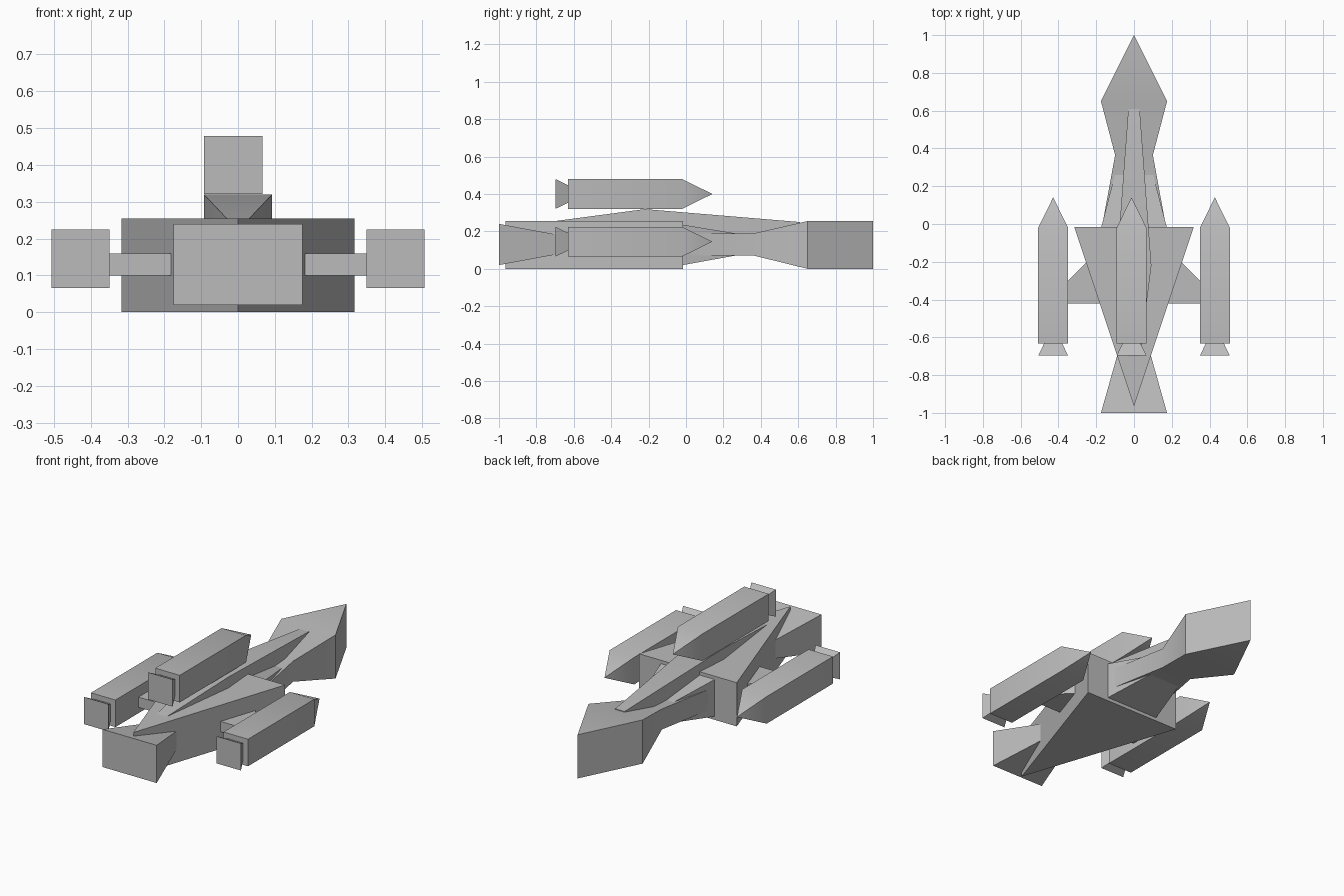
import bpy
import bmesh
import math

cube = bpy.data.objects.get("Cube")
if cube:
    bpy.data.objects.remove(cube, do_unlink=True)

grey = bpy.data.materials.new("hull grey")
grey.use_nodes = True
colour = (0.5, 0.5, 0.5, 1)
grey.diffuse_color = colour
grey.node_tree.nodes["Principled BSDF"].inputs["Base Color"].default_value = colour


def finish(name, bm):
    """Turn a bmesh into a shaded, coloured object."""
    bmesh.ops.remove_doubles(bm, verts=bm.verts, dist=0.0001)
    bmesh.ops.recalc_face_normals(bm, faces=bm.faces)
    mesh = bpy.data.meshes.new(name)
    bm.to_mesh(mesh)
    bm.free()
    mesh.materials.append(grey)
    obj = bpy.data.objects.new(name, mesh)
    bpy.context.collection.objects.link(obj)
    bpy.ops.object.select_all(action='DESELECT')
    obj.select_set(True)
    bpy.context.view_layer.objects.active = obj
    bpy.ops.object.shade_smooth_by_angle(angle=math.radians(30))
    return obj


def loft(name, sections, x=0):
    """Join rectangular sections (y, half width, bottom, top) along y."""
    bm = bmesh.new()
    rings = []
    for y, w, low, high in sections:
        corners = ((-w, low), (w, low), (w, high), (-w, high))
        rings.append([bm.verts.new((x + cx, y, cz)) for cx, cz in corners])
    for a, b in zip(rings, rings[1:]):
        for i in range(4):
            j = (i + 1) % 4
            bm.faces.new((a[i], a[j], b[j], b[i]))
    bm.faces.new(rings[0])
    bm.faces.new(rings[-1])
    bmesh.ops.dissolve_degenerate(bm, edges=bm.edges, dist=0.0001)
    return finish(name, bm)


def slab(name, outline, low, high):
    """Extrude a plan outline between two heights."""
    bm = bmesh.new()
    face = bm.faces.new([bm.verts.new((x, y, low)) for x, y in outline])
    top = bmesh.ops.extrude_face_region(bm, geom=[face])["geom"]
    for v in top:
        if isinstance(v, bmesh.types.BMVert):
            v.co.z = high
    return finish(name, bm)


# Fuselage: arrow-head nose, waist and flat neck, in one plan outline
def fuselage():
    bm = bmesh.new()
    stations = [(0.65, 0.175, 0, 0.255), (0.365, 0.1, 0.07, 0.19),
                (-0.05, 0.176, 0.07, 0.19)]
    rings = []
    for y, w, low, high in stations:
        rings.append([bm.verts.new(c) for c in
                      ((-w, y, low), (w, y, low), (w, y, high), (-w, y, high))])
    for a, b in zip(rings, rings[1:]):
        for i in range(4):
            j = (i + 1) % 4
            bm.faces.new((a[i], a[j], b[j], b[i]))
    bm.faces.new(rings[-1])
    # upright leading edge of the nose
    low_l, low_r, top_r, top_l = rings[0]
    tip_low = bm.verts.new((0, 1, 0))
    tip_top = bm.verts.new((0, 1, 0.255))
    bm.faces.new((low_l, low_r, tip_low))
    bm.faces.new((top_l, top_r, tip_top))
    bm.faces.new((low_r, top_r, tip_top, tip_low))
    bm.faces.new((low_l, top_l, tip_top, tip_low))
    return finish("fuselage", bm)


fuselage()

# Flared collar at the root of the neck, and the tail flare
loft("neck_collar", [(-0.05, 0.182, 0.014, 0.241), (0.26, 0.102, 0.07, 0.19)])
loft("tail_flare", [(-1, 0.175, 0.02, 0.24), (-0.6, 0.062, 0.094, 0.166)])

# Delta body
slab("delta_body", [(-0.316, -0.017), (0.316, -0.017), (0, -0.965)], 0, 0.255)

# Spine ridge along the top
loft("spine", [(-0.71, 0.03, 0.13, 0.254), (-0.22, 0.092, 0.13, 0.319),
               (0.61, 0.03, 0.13, 0.25)])


# Booster pods with pyramid noses and square nozzles
def pod(side, x, z):
    r = 0.079
    loft(side + "_pod", [(-0.632, r, z - r, z + r), (-0.02, r, z - r, z + r),
                         (0.14, 0.0005, z - 0.0005, z + 0.0005)], x)
    loft(side + "_nozzle", [(-0.697, r, z - r, z + r),
                            (-0.62, 0.042, z - 0.042, z + 0.042)], x)


pod("top", -0.013, 0.4)
for side, sign in (("left", 1), ("right", -1)):
    pod(side, sign * 0.428, 0.145)
    # Swept pylon joining body and pod
    plan = [(0.1, -0.42), (0.38, -0.42), (0.38, -0.33), (0.2, -0.15), (0.1, -0.15)]
    slab(side + "_pylon", [(sign * x, y) for x, y in plan], 0.1, 0.16)
